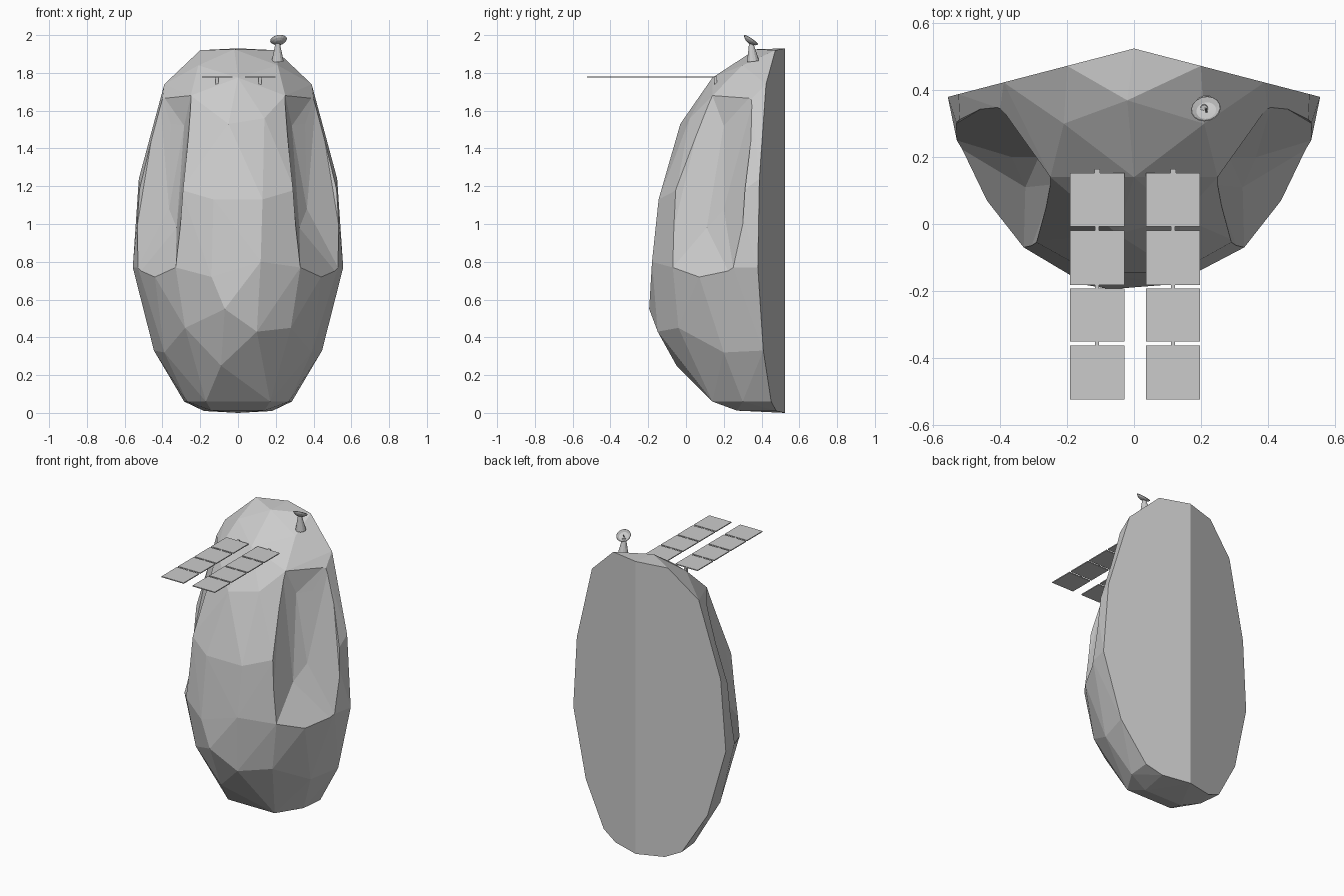
import bpy, bmesh, math
from mathutils import Vector, Matrix

if "Cube" in bpy.data.objects:
    bpy.data.objects.remove(bpy.data.objects["Cube"])


def hull(name, points):
    bm = bmesh.new()
    for p in points:
        bm.verts.new(p)
    res = bmesh.ops.convex_hull(bm, input=bm.verts)
    junk = [g for g in res["geom_interior"] if isinstance(g, bmesh.types.BMVert)]
    bmesh.ops.delete(bm, geom=junk, context='VERTS')
    bmesh.ops.recalc_face_normals(bm, faces=bm.faces)
    return finish(name, bm)


def finish(name, bm):
    me = bpy.data.meshes.new(name)
    bm.to_mesh(me)
    bm.free()
    ob = bpy.data.objects.new(name, me)
    bpy.context.collection.objects.link(ob)
    return ob


def mirrored(points):
    return [(s * x, y, z) for x, y, z in points for s in (1, -1)]


def add_box(bm, x0, x1, y0, y1, z0, z1):
    m = Matrix.Translation(((x0 + x1) / 2, (y0 + y1) / 2, (z0 + z1) / 2))
    bmesh.ops.create_cube(bm, size=1, matrix=m @ Matrix.Diagonal((x1 - x0, y1 - y0, z1 - z0, 1)))


# faceted body: a shallow V back, with rounded facets towards the front
rim = [(x, 0.525 - 0.26 * x, z) for x, z in
       ((0.2, 1.92), (0.39, 1.74), (0.525, 1.24), (0.557, 0.77), (0.445, 0.33), (0.285, 0.06), (0.18, 0.01))]
opening = [(0.25, 0.14, 1.68), (0.40, 0.345, 1.66), (0.52, 0.27, 1.15), (0.53, 0.25, 0.77),
           (0.44, 0.07, 0.72), (0.33, -0.07, 0.77), (0.30, -0.05, 1.18)]
front_pairs = [(0.21, 0.30, 1.84), (0.13, -0.145, 1.13), (0.28, -0.04, 0.45),
               (0.30, 0.09, 0.33), (0.39, 0.20, 0.32), (0.17, 0.14, 0.06), (0.27, 0.30, 0.06),
               (0.14, 0.27, 0.012)]
front_singles = [(0, 0.525, 0), (0, 0.525, 1.93), (-0.02, 0.37, 1.925), (0, 0.14, 1.775),
                 (0.14, 0.02, 1.56), (-0.05, -0.03, 1.53), (-0.14, -0.183, 0.72),
                 (0.12, -0.18, 0.8), (-0.07, -0.195, 0.55), (0.10, -0.15, 0.43),
                 (-0.09, -0.05, 0.25), (0.13, -0.03, 0.3)]
body = hull("body", mirrored(rim + opening + front_pairs) + front_singles)

# long tapered recess in each flank
f_top_in, f_top_out = (0.285, 0.20, 1.52), (0.355, 0.275, 1.53)
f_low_out, f_low_in = (0.365, 0.20, 1.08), (0.325, 0.11, 0.98)
floor = [f_top_in, f_top_out, f_low_out, f_low_out, f_low_in, f_low_in, f_low_in]
for side in (1, -1):
    pts = [Vector(p) for p in floor[:3] + floor[4:5]]
    pts += [Vector(o) + 0.35 * (Vector(o) - Vector(f)) for o, f in zip(opening, floor)]
    cutter = hull("recess_cutter", [(side * p.x, p.y, p.z) for p in pts])
    cutter.hide_render = True
    cutter.hide_viewport = True
    mod = body.modifiers.new("recess", 'BOOLEAN')
    mod.operation, mod.solver, mod.object = 'DIFFERENCE', 'EXACT', cutter

# two solar wings of four panels with hinges and a short post
for name, cx in (("solar_wing_left", -0.11), ("solar_wing_right", 0.117)):
    bm = bmesh.new()
    for y1, y0 in ((0.152, -0.008), (-0.02, -0.182), (-0.193, -0.352), (-0.364, -0.525)):
        add_box(bm, cx - 0.081, cx + 0.081, y0, y1, 1.775, 1.781)
        add_box(bm, cx - 0.006, cx + 0.006, y1, y1 + 0.012, 1.776, 1.78)
    add_box(bm, cx - 0.008, cx + 0.008, 0.15, 0.165, 1.73, 1.78)
    finish(name, bm)

# antenna mast
bm = bmesh.new()
bmesh.ops.create_cone(bm, cap_ends=True, segments=12, radius1=0.032, radius2=0.011, depth=0.10,
                      matrix=Matrix.Translation((0.21, 0.35, 1.91)) @ Matrix.Rotation(math.radians(6), 4, 'X'))
finish("antenna_mast", bm)

# bowl dish, tipped up and back, with a feed rod
bm = bmesh.new()
profile = [(0.0, 0.0), (0.022, 0.004), (0.036, 0.012), (0.045, 0.022),
           (0.043, 0.024), (0.03, 0.013), (0.0, 0.005)]
verts = [bm.verts.new((r, 0, z)) for r, z in profile]
edges = [bm.edges.new(e) for e in zip(verts, verts[1:])]
bmesh.ops.spin(bm, geom=verts + edges, cent=(0, 0, 0), axis=(0, 0, 1), angle=math.tau, steps=16)
bmesh.ops.remove_doubles(bm, verts=bm.verts, dist=0.0005)
bmesh.ops.recalc_face_normals(bm, faces=bm.faces)
bmesh.ops.create_cone(bm, cap_ends=True, segments=6, radius1=0.003, radius2=0.003, depth=0.024,
                      matrix=Matrix.Translation((0, 0, 0.016)))
dish = finish("antenna_dish", bm)
dish.matrix_world = (Matrix.Translation((0.218, 0.332, 1.957)) @ Matrix.Rotation(math.radians(-10), 4, 'Y')
                     @ Matrix.Rotation(math.radians(-34), 4, 'X'))
